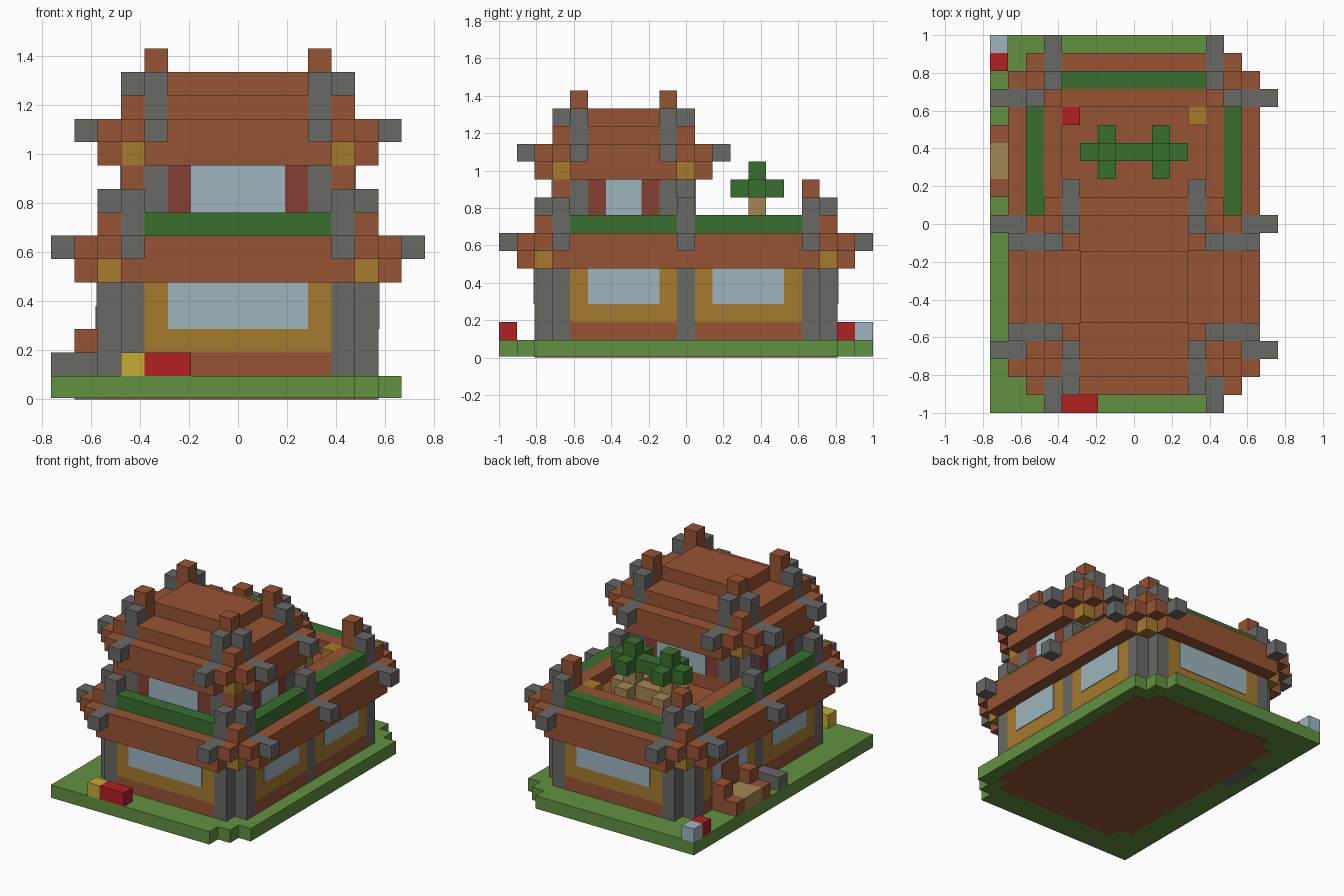
import bpy
import bmesh

if "Cube" in bpy.data.objects:
    bpy.data.objects.remove(bpy.data.objects["Cube"])

U = 2 / 21   # one block
P = 0.05     # painted plate thickness, in blocks


def material(name, r, g, b):
    m = bpy.data.materials.new(name)
    m.use_nodes = True
    m.diffuse_color = (r, g, b, 1)
    bsdf = next(n for n in m.node_tree.nodes if n.type == 'BSDF_PRINCIPLED')
    bsdf.inputs["Base Color"].default_value = (r, g, b, 1)
    return m


BROWN = material("brown wood", .307, .087, .033)
STONE = material("grey stone", .14, .138, .13)
HEDGE = material("dark green leaves", .04, .16, .027)
GRASS = material("grass green", .122, .283, .053)
OCHRE = material("ochre", .381, .195, .026)
GLASS = material("pale blue", .337, .462, .521)
MAROON = material("dark red", .235, .051, .034)
RED = material("bright red", .44, .014, .016)
YELLOW = material("yellow", .552, .423, .036)
TAN = material("tan", .361, .235, .089)


def part(name, mat, boxes):
    """One object made of boxes given as (x0, x1, y0, y1, z0, z1) in blocks."""
    bm = bmesh.new()
    for x0, x1, y0, y1, z0, z1 in boxes:
        v = [bm.verts.new((x * U, y * U, z * U))
             for z in (z0, z1) for y in (y0, y1) for x in (x0, x1)]
        for f in ((0, 2, 3, 1), (4, 5, 7, 6), (0, 1, 5, 4),
                  (2, 6, 7, 3), (0, 4, 6, 2), (1, 3, 7, 5)):
            bm.faces.new([v[i] for i in f])
    me = bpy.data.meshes.new(name)
    bm.to_mesh(me)
    bm.free()
    me.materials.append(mat)
    ob = bpy.data.objects.new(name, me)
    bpy.context.scene.collection.objects.link(ob)


def span(a, b, s):
    return (a, b) if s > 0 else (-b, -a)


def mirror(boxes, cy):
    """Repeat boxes in all four quadrants around (0, cy)."""
    out = set()
    for x0, x1, y0, y1, z0, z1 in boxes:
        for sx in (1, -1):
            for sy in (1, -1):
                y = span(y0, y1, sy)
                out.add(span(x0, x1, sx) + (y[0] + cy, y[1] + cy, z0, z1))
    return sorted(out)


def ring(hx, hy, segs, d0, d1, z0, z1, inset=0):
    """Straight strips on all four sides, from d0 to d1 outside the core."""
    boxes = [(-hx + 1 + inset, hx - 1 - inset, hy + d0, hy + d1, z0, z1)]
    boxes += [(hx + d0, hx + d1, a + inset, b - inset, z0, z1) for a, b in segs]
    return boxes


def storey(label, hx, hy, cy, segs, zb, zr, trim):
    def add(name, mat, boxes):
        part(label + "_" + name, mat, mirror(boxes, cy))

    # corner pillars
    add("pillars", STONE, [(hx - 1, hx, hy, hy + 1, zb, zr),
                           (hx, hx + 1, hy - 1, hy, zb, zr)])
    # eaves, stepped at the corners
    add("eaves", BROWN,
        [(-hx, hx, hy, hy + 2, zr, zr + 1), (hx, hx + 2, -hy, hy, zr, zr + 1)]
        + ring(hx, hy, segs, 0, 2, zr + 1, zr + 2)
        + [(hx, hx + 1, hy, hy + 2, zr + 1, zr + 2),
           (hx + 1, hx + 2, hy, hy + 1, zr + 1, zr + 2),
           (hx, hx + 1, hy, hy + 1, zr + 2, zr + 3)])
    add("corner_brackets", OCHRE, [(hx, hx + 1, hy, hy + 1, zr, zr + 1)])
    # upturned roof horns and their caps
    add("roof_horns", STONE, [
        (hx - 1, hx, hy + 1, hy + 3, zr + 1, zr + 2),
        (hx - 1, hx, hy, hy + 1, zr + 1, zr + 4),
        (hx + 1, hx + 3, hy - 1, hy, zr + 1, zr + 2),
        (hx, hx + 1, hy - 1, hy, zr + 1, zr + 4)])
    add("corner_caps", BROWN, [(hx - 1, hx, hy - 1, hy, zr + 3, zr + 5)])
    add("roof_border", trim, ring(hx, hy, segs, 0, 1, zr + 2, zr + 3))
    return add


# ground with stepped corners on one side
part("ground", GRASS, [(-8, 5, -10.5, 10.5, P, 1), (5, 6, -9.5, 9.5, P, 1),
                       (6, 7, -8.5, 8.5, P, 1)])
part("floor_underside", BROWN, [(-5, 5, -8.5, 8.5, 0, P), (-6, -5, -7.5, 7.5, 0, P),
                                (5, 6, -7.5, 7.5, 0, P)])
part("porch_underside", STONE, [(-7, -6, 2, 5, 0, P)])

# lower storey
LX, LY = 5, 7.5
LSEG = [(-6.5, -.5), (.5, 6.5)]
lower = storey("lower", LX, LY, 0, LSEG, 1, 5, HEDGE)
lower("skirting", BROWN, ring(LX, LY, LSEG, 0, 1, 1, 2))
lower("walls", OCHRE, ring(LX, LY, LSEG, 0, 1, 2, 5))
lower("windows", GLASS, ring(LX, LY, LSEG, 1, 1 + P, 3, 5, 1))
lower("side_posts", STONE, [(5, 6, -.5, .5, 1, 5), (6, 8, -.5, .5, 6, 7),
                            (5, 6, -.5, .5, 6, 9)])
part("lower_core", BROWN, [(-5, 5, -7.5, 7.5, 1, 7), (-5, 5, -7.5, .5, 7, 8),
                           (-5, 5, 6.5, 7.5, 7, 8), (-5, -4, .5, 6.5, 7, 8),
                           (4, 5, .5, 6.5, 7, 8)])

# upper storey
UX, UY, UC = 4, 3, -3.5
USEG = [(-2, 2)]
upper = storey("upper", UX, UY, UC, USEG, 8, 10, BROWN)
upper("walls", MAROON, ring(UX, UY, USEG, 0, 1, 8, 10))
upper("windows", GLASS, ring(UX, UY, USEG, 1, 1 + P, 8, 10, 1))
upper("core", BROWN, [(-4, 4, -3, 3, 8, 13)])
upper("roof_top", BROWN, [(-3, 3, -2, 2, 13, 14)])

# roof terrace: two small trees in planters and two lanterns
for side, cx in (("right", -1.5), ("left", 1.5)):
    def cross(z0, z1):
        return [(cx - 1.5, cx + 1.5, 3.5, 4.5, z0, z1),
                (cx - .5, cx + .5, 2.5, 3.5, z0, z1),
                (cx - .5, cx + .5, 4.5, 5.5, z0, z1)]
    part(side + "_planter", TAN, cross(7, 8))
    part(side + "_trunk", TAN, [(cx - .5, cx + .5, 3.5, 4.5, 8, 9)])
    part(side + "_leaves", HEDGE, cross(9, 10) + [(cx - .5, cx + .5, 3.5, 4.5, 10, 11)])
part("terrace_red_lantern", RED, [(-4, -3, 5.5, 6.5, 7, 8)])
part("terrace_ochre_lantern", OCHRE, [(3, 4, 5.5, 6.5, 7, 8)])

# porch on the right side
part("door", BROWN, [(-6 - 2 * P, -6, 2.5, 4.5, 2, 4)])
part("porch_step", TAN, [(-8, -6, 2.5, 4.5, 1, 2)])
part("porch_rails", BROWN, [(x, x + 1, y, y + 1, 1, z)
                            for y in (1.5, 4.5) for x, z in ((-8, 2), (-7, 3))])
part("garden_stone", STONE, [(-8, -6, -.5, .5, 1, 2)])

# loose blocks on the grass
part("red_crates", RED, [(-4, -2, -10.5, -9.5, 1, 2), (-8, -7, 8.5, 9.5, 1, 2)])
part("yellow_crate", YELLOW, [(-5, -4, -10.5, -9.5, 1, 2)])
part("blue_crate", GLASS, [(-8, -7, 9.5, 10.5, 1, 2)])
